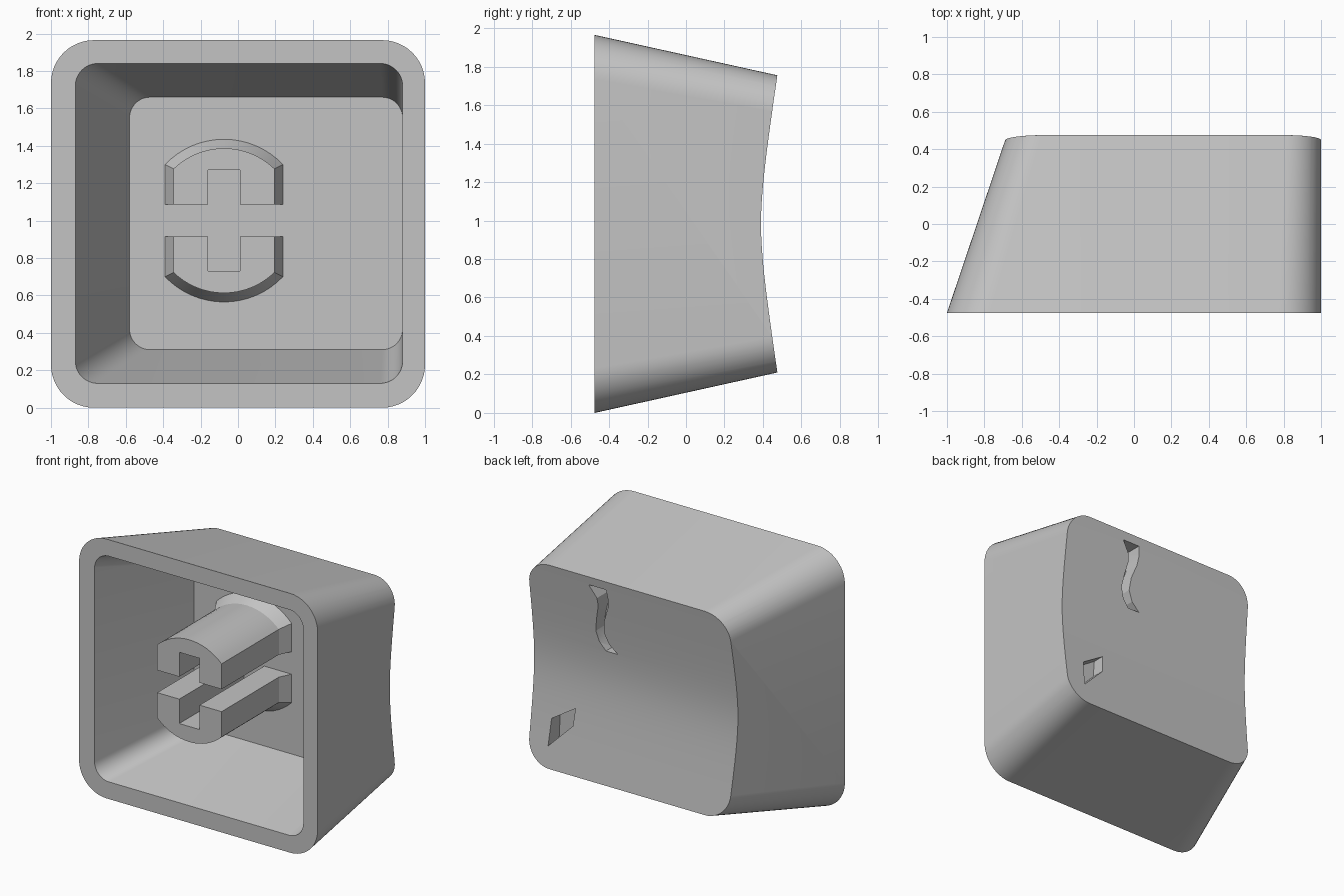
import bpy, bmesh, math

if "Cube" in bpy.data.objects:
    bpy.data.objects.remove(bpy.data.objects["Cube"])

grey = bpy.data.materials.new("light_grey")
grey.diffuse_color = (0.55, 0.55, 0.55, 1)
grey.use_nodes = True
grey.node_tree.nodes["Principled BSDF"].inputs["Base Color"].default_value = grey.diffuse_color


def loft(name, rings):
    """Skin a list of equal-length closed rings and cap both ends."""
    bm = bmesh.new()
    vs = [[bm.verts.new(p) for p in ring] for ring in rings]
    n = len(vs[0])
    for a, b in zip(vs, vs[1:]):
        for i in range(n):
            j = (i + 1) % n
            bm.faces.new((a[i], a[j], b[j], b[i]))
    bm.faces.new(vs[0][::-1])
    bm.faces.new(vs[-1])
    bmesh.ops.recalc_face_normals(bm, faces=bm.faces)
    mesh = bpy.data.meshes.new(name)
    bm.to_mesh(mesh)
    bm.free()
    mesh.materials.append(grey)
    ob = bpy.data.objects.new(name, mesh)
    bpy.context.collection.objects.link(ob)
    return ob


def rounded_rect(y, x0, x1, z0, z1, r, seg=12):
    pts = []
    corners = ((x1 - r, z1 - r), (x0 + r, z1 - r), (x0 + r, z0 + r), (x1 - r, z0 + r))
    for k, (cx, cz) in enumerate(corners):
        for i in range(seg + 1):
            a = math.pi / 2 * (k + i / seg)
            pts.append((cx + r * math.cos(a), y, cz + r * math.sin(a)))
    return pts


def tapered(name, front, back, ya, yb):
    """Rounded block tapering between two sections, cut or extended to ya..yb."""
    def section(y):
        t = (y - front[0]) / (back[0] - front[0])
        return rounded_rect(y, *[f + (b - f) * t for f, b in zip(front[1:], back[1:])])
    return loft(name, [section(ya), section(yb)])


def select(ob):
    bpy.ops.object.select_all(action='DESELECT')
    ob.select_set(True)
    bpy.context.view_layer.objects.active = ob


def cut(ob, cutter):
    cutter.hide_render = True
    mod = ob.modifiers.new("cut", 'BOOLEAN')
    mod.operation = 'DIFFERENCE'
    mod.solver = 'EXACT'
    mod.object = cutter
    select(ob)
    bpy.ops.object.modifier_apply(modifier=mod.name)
    bpy.data.objects.remove(cutter)


def smooth(ob):
    select(ob)
    bpy.ops.object.shade_smooth_by_angle(angle=math.radians(25))


FRONT, FLOOR, MID_Z = -0.475, 0.30, 0.983

# Outer shell, slanted on the left, top and bottom
shell = tapered("cap_shell", (FRONT, -1, 1, 0, 1.965, 0.23),
                (0.475, -0.68, 1, 0.21, 1.755, 0.19), FRONT, 0.6)

# Dished back surface
dish = [(0.8, -0.3), (0.8, 2.3)]
for i in range(41):
    d = 1.3 - 2.6 * i / 40
    dish.append((0.39 + 0.155 * (math.sqrt(d * d + 0.0729) - 0.27), MID_Z + d))
cut(shell, loft("dish_cutter", [[(x, y, z) for y, z in dish] for x in (-1.5, 1.5)]))

# Hollow inside
cut(shell, tapered("cavity_cutter", (FRONT, -0.87, 0.88, 0.13, 1.84, 0.12),
                   (FLOOR, -0.58, 0.88, 0.31, 1.66, 0.11), FRONT - 0.05, FLOOR))

# Engraved wavy slot and small slanted notch in the back
left = [(0.49, 1.69), (0.43, 1.60), (0.425, 1.54), (0.45, 1.43), (0.465, 1.33), (0.44, 1.25), (0.39, 1.19)]
right = [(0.29, 1.19), (0.36, 1.25), (0.395, 1.33), (0.385, 1.43), (0.345, 1.54), (0.335, 1.61), (0.345, 1.69)]
notch = [(0.83, 0.57), (0.64, 0.69), (0.65, 0.56), (0.84, 0.37)]
for outline in (left + right, notch):
    cut(shell, loft("engraving_cutter", [[(x, y, z) for x, z in outline] for y in (0.32, 0.6)]))
smooth(shell)


def prong_ring(y, w, r, side):
    """Half of a flat-sided round post with a cross-shaped slot."""
    s, top = 0.085, 0.27
    pts = [(-w, s), (-s, s), (-s, top), (s, top), (s, s), (w, s)]
    a0 = math.acos(w / r)
    for i in range(17):
        a = a0 + (math.pi - 2 * a0) * i / 16
        pts.append((r * math.cos(a), r * math.sin(a)))
    return [(x - 0.075, y, 1.0 + side * z) for x, z in pts]


# Split stem with flared base
for name, side in (("stem_upper", 1), ("stem_lower", -1)):
    smooth(loft(name, [prong_ring(FRONT, 0.27, 0.387, side), prong_ring(0.21, 0.27, 0.387, side),
                       prong_ring(FLOOR, 0.315, 0.435, side), prong_ring(FLOOR + 0.01, 0.315, 0.435, side)]))
